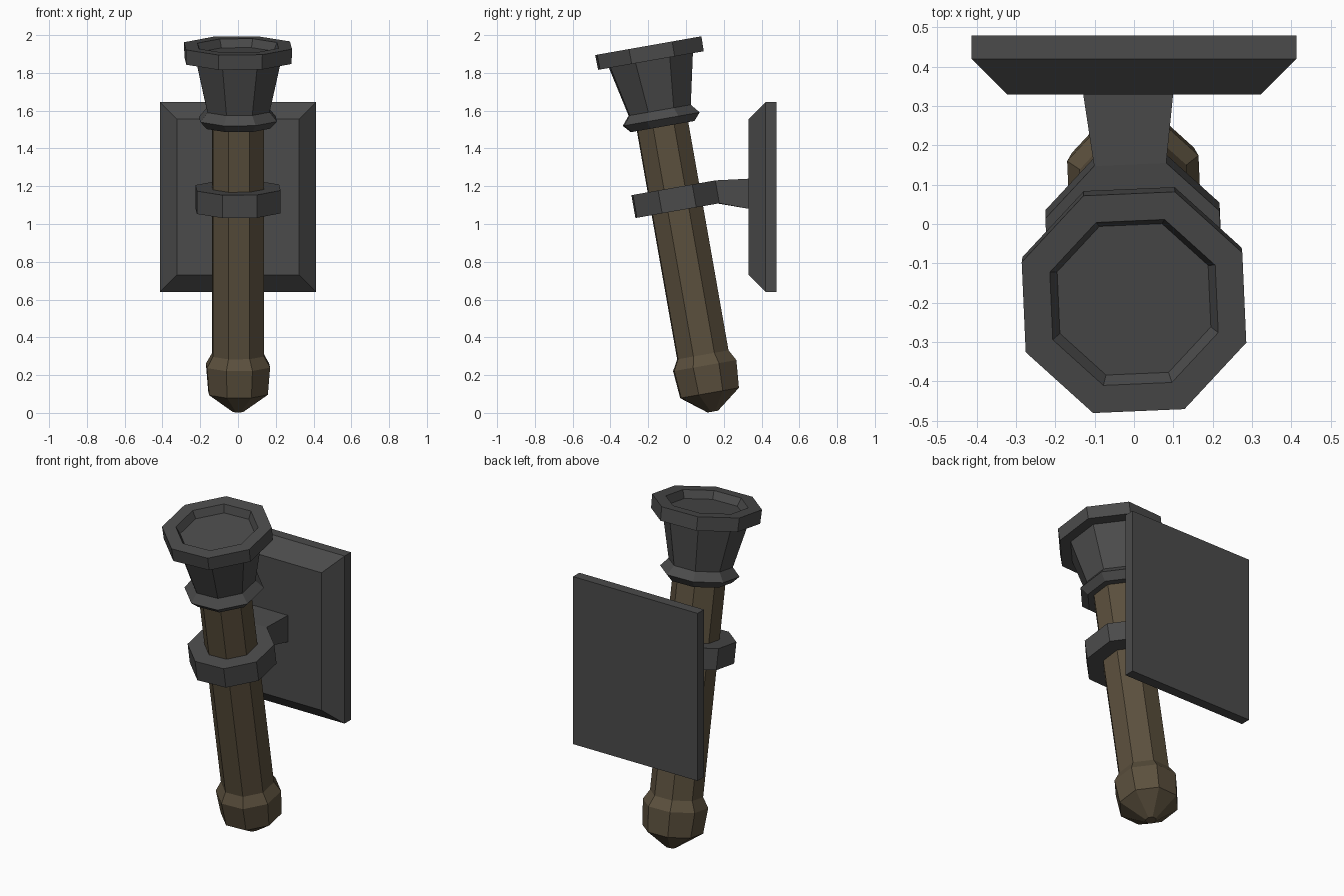
import bpy, bmesh
from math import sin, cos, radians
from mathutils import Matrix, Vector

if "Cube" in bpy.data.objects:
    bpy.data.objects.remove(bpy.data.objects["Cube"])

TILT = Matrix.Translation((0, 0.142, 0.007)) @ Matrix.Rotation(radians(10), 4, 'X')
TWIST = 25  # angle of the first octagon corner


def material(name, rgb):
    m = bpy.data.materials.new(name)
    m.diffuse_color = (*rgb, 1)
    m.use_nodes = True
    m.node_tree.nodes["Principled BSDF"].inputs["Base Color"].default_value = m.diffuse_color
    return m


iron = material("dark_iron", (0.07, 0.07, 0.07))
wood = material("brown_wood", (0.105, 0.08, 0.047))


def octagon(r, t):
    return [TILT @ Vector((r * cos(radians(TWIST + 45 * k)),
                           r * sin(radians(TWIST + 45 * k)), t)) for k in range(8)]


def loft(name, rings, mat, closed=False):
    """Skin successive rings of points; cap the ends or join last to first."""
    bm = bmesh.new()
    loops = [[bm.verts.new(p) for p in ring] for ring in rings]
    pairs = list(zip(loops, loops[1:]))
    if closed:
        pairs.append((loops[-1], loops[0]))
    else:
        bm.faces.new(loops[0])
        bm.faces.new(loops[-1])
    n = len(loops[0])
    for a, b in pairs:
        for i in range(n):
            j = (i + 1) % n
            bm.faces.new((a[i], a[j], b[j], b[i]))
    bmesh.ops.recalc_face_normals(bm, faces=bm.faces)
    me = bpy.data.meshes.new(name)
    bm.to_mesh(me)
    bm.free()
    me.materials.append(mat)
    ob = bpy.data.objects.new(name, me)
    bpy.context.collection.objects.link(ob)
    return ob


def turned(name, profile, mat, closed=False):
    return loft(name, [octagon(r, t) for r, t in profile], mat, closed)


# Wooden handle with pommel
turned("handle", [(0.03, 0), (0.168, 0.10), (0.181, 0.247), (0.147, 0.305),
                  (0.147, 1.56)], wood)

# Iron cup: collar, flared bowl, rim and shallow recess
turned("cup", [(0.182, 1.532), (0.22, 1.572), (0.178, 1.62), (0.24, 1.887),
               (0.302, 1.887), (0.304, 1.967), (0.228, 1.967), (0.208, 1.922)], iron)

# Clamp ring around the handle
turned("clamp_ring", [(0.24, 1.08), (0.24, 1.203), (0.14, 1.203), (0.14, 1.08)],
       iron, closed=True)

# Bracket from the back face of the ring to the plate
lo, hi = octagon(0.24, 1.08), octagon(0.24, 1.203)
loft("bracket", [[lo[1], lo[2], hi[2], hi[1]],
                 [Vector(p) for p in ((0.10, 0.335, 1.08), (-0.13, 0.335, 1.08),
                                      (-0.13, 0.335, 1.24), (0.10, 0.335, 1.24))]], iron)


# Wall plate with a chamfered front
def rect(hx, hz, y):
    return [Vector((sx * hx, y, 1.143 + sz * hz))
            for sx, sz in ((-1, -1), (1, -1), (1, 1), (-1, 1))]


loft("wall_plate", [rect(0.323, 0.412, 0.33), rect(0.413, 0.502, 0.42),
                    rect(0.413, 0.502, 0.48)], iron)
